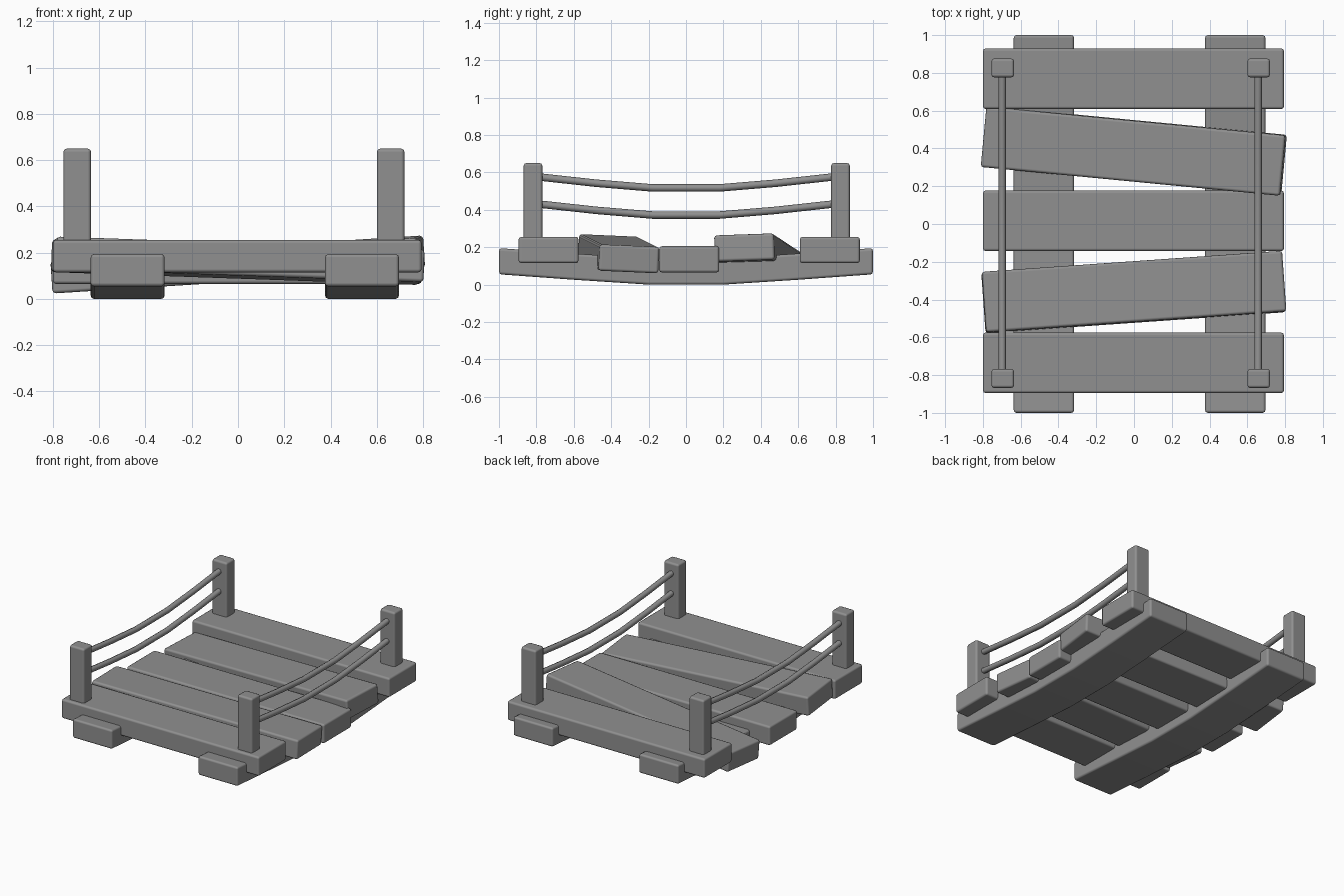
import bpy, bmesh
from math import radians, cos, sin, tau

if "Cube" in bpy.data.objects:
    bpy.data.objects.remove(bpy.data.objects["Cube"])

# Dark grey wood
wood = bpy.data.materials.new("dark_wood")
wood.diffuse_color = (0.28, 0.28, 0.28, 1)
wood.use_nodes = True
wood.node_tree.nodes["Principled BSDF"].inputs["Base Color"].default_value = wood.diffuse_color


def finish(name, bm, bevel=0.0):
    bmesh.ops.recalc_face_normals(bm, faces=bm.faces)
    me = bpy.data.meshes.new(name)
    bm.to_mesh(me)
    bm.free()
    me.materials.append(wood)
    ob = bpy.data.objects.new(name, me)
    bpy.context.collection.objects.link(ob)
    if bevel:
        # Softly rounded edges with flat faces
        for p in me.polygons:
            p.use_smooth = True
        mod = ob.modifiers.new("rounding", 'BEVEL')
        mod.width = bevel
        mod.segments = 2
        mod.limit_method = 'ANGLE'
        mod.angle_limit = radians(40)
        mod.harden_normals = True
    return ob


def box(name, size, loc, rot=(0, 0, 0), bevel=0.015):
    bm = bmesh.new()
    bmesh.ops.create_cube(bm, size=1)
    bmesh.ops.scale(bm, vec=size, verts=bm.verts)
    ob = finish(name, bm, bevel)
    ob.location = loc
    ob.rotation_euler = [radians(a) for a in rot]
    return ob


def sweep(name, section, path, x, bevel=0.0):
    """Carry an xz section along a sagging path of (y, z) points."""
    bm = bmesh.new()
    rings = [[bm.verts.new((x + sx, y, z + sz)) for sx, sz in section]
             for y, z in path]
    n = len(section)
    for a, b in zip(rings, rings[1:]):
        for i in range(n):
            bm.faces.new((a[i], a[(i + 1) % n], b[(i + 1) % n], b[i]))
    bm.faces.new(rings[0])
    bm.faces.new(rings[-1])
    return finish(name, bm, bevel)


def mirrored(half):
    return [(-y, z) for y, z in half] + half[::-1]


# Sagging beams under the deck
beam_section = [(-0.16, 0), (0.16, 0), (0.16, 0.14), (-0.16, 0.14)]
beam_path = mirrored([(1.0, 0.055), (0.6, 0.026), (0.2, 0.0)])
for side, x in (("left", -0.477), ("right", 0.536)):
    sweep(side + "_beam", beam_section, beam_path, x, 0.015)

# Deck planks: location, rotation (roll, pitch, yaw)
planks = [
    ((-0.003, -0.735, 0.185), (0, 0, 0)),
    ((-0.001, -0.36, 0.165), (-2.5, 2.0, 4.0)),
    ((-0.003, 0.017, 0.135), (0, 0, 0)),
    ((-0.001, 0.387, 0.149), (2.0, -3.6, -5.5)),
    ((-0.003, 0.769, 0.185), (0, 0, 0)),
]
for i, (loc, rot) in enumerate(planks):
    box(f"plank_{i + 1}", (1.594, 0.321, 0.141), loc, rot)

# Corner posts and the two ropes strung along each side
rope_section = [(0.02 * cos(tau * i / 8), 0.02 * sin(tau * i / 8)) for i in range(8)]
for side, x in (("left", -0.695), ("right", 0.66)):
    for end, y in (("front", -0.818), ("back", 0.826)):
        box(f"{end}_{side}_post", (0.12, 0.1, 0.42), (x, y, 0.44))
    for level, z in (("lower", 0.372), ("upper", 0.517)):
        path = mirrored([(0.8, z + 0.06), (0.48, z + 0.025), (0.18, z)])
        rope = sweep(f"{side}_{level}_rope", rope_section, path, x - 0.003)
        for p in rope.data.polygons:
            p.use_smooth = len(p.vertices) == 4
